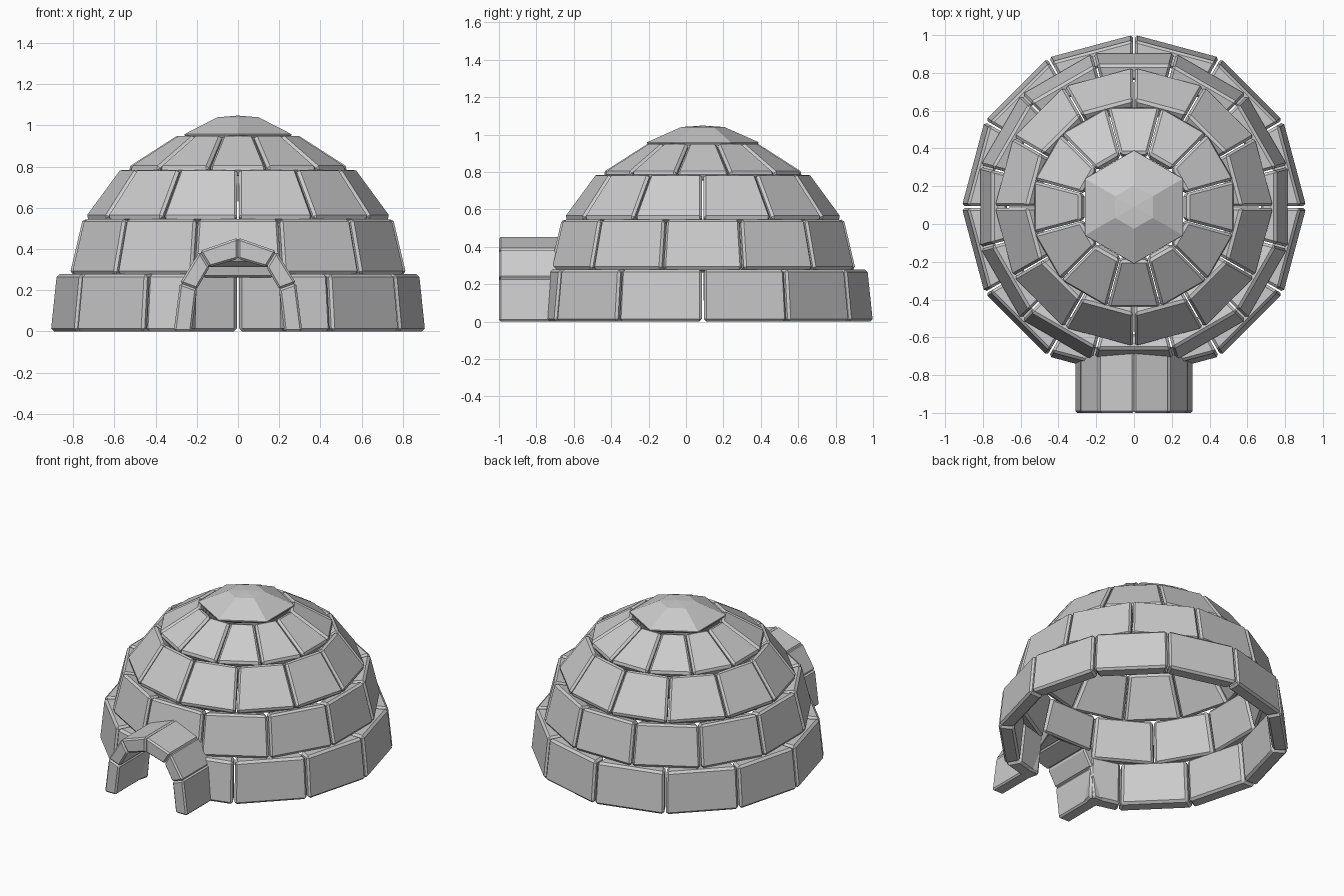
import bpy, bmesh, math
from mathutils import Vector

if "Cube" in bpy.data.objects:
    bpy.data.objects.remove(bpy.data.objects["Cube"])

snow = bpy.data.materials.new("grey snow")
snow.use_nodes = True
GREY = (0.6, 0.6, 0.6, 1)
snow.diffuse_color = GREY
snow.node_tree.nodes["Principled BSDF"].inputs["Base Color"].default_value = GREY

CENTRE = Vector((0, 0.09, 0))   # dome axis
COUNT = 12                      # blocks in each course
STEP = math.tau / COUNT


def finish(name, bm, bevel):
    """Turn a bmesh into a bevelled, flat shaded object."""
    bmesh.ops.recalc_face_normals(bm, faces=bm.faces)
    mesh = bpy.data.meshes.new(name)
    bm.to_mesh(mesh)
    bm.free()
    mesh.materials.append(snow)
    obj = bpy.data.objects.new(name, mesh)
    bpy.context.collection.objects.link(obj)
    mod = obj.modifiers.new("chipped edges", "BEVEL")
    mod.width = bevel
    mod.segments = 1
    return obj


def add_prism(bm, start, end):
    """Join two matching outlines into a closed block."""
    a = [bm.verts.new(p) for p in start]
    b = [bm.verts.new(p) for p in end]
    bm.faces.new(a)
    bm.faces.new(b)
    n = len(a)
    for i in range(n):
        j = (i + 1) % n
        bm.faces.new((a[i], a[j], b[j], b[i]))


def around(r, z, angle):
    """Point on the dome; angle 0 is the front."""
    return CENTRE + Vector((r * math.sin(angle), -r * math.cos(angle), z))


def add_block(bm, section, angle, f0, f1):
    """Straight block filling part f0..f1 of one side of a course."""
    left = [around(r, z, angle) for r, z in section]
    right = [around(r, z, angle + STEP) for r, z in section]
    add_prism(bm, [p.lerp(q, f0) for p, q in zip(left, right)],
              [p.lerp(q, f1) for p, q in zip(left, right)])


def slab_section(r0, z0, r1, z1, thick):
    """Sloping wall section: outer edge and its inward offset."""
    outer0, outer1 = Vector((r0, z0)), Vector((r1, z1))
    d = (outer1 - outer0).normalized()
    inward = Vector((-d.y, d.x)) * thick
    return [outer0, outer1, outer1 + inward, outer0 + inward]


# Dome courses: name, bottom radius, bottom z, top radius, top z, thickness, turn
courses = [
    ("base_course", 0.914, 0.0, 0.885, 0.278, 0.10, 0),
    ("second_course", 0.845, 0.28, 0.78, 0.548, 0.09, 0.5),
    ("third_course", 0.745, 0.555, 0.57, 0.793, 0.08, 0),
    ("upper_course", 0.553, 0.797, 0.295, 0.957, 0.06, 0.5),
]
for name, r0, z0, r1, z1, thick, turn in courses:
    bm = bmesh.new()
    section = slab_section(r0, z0, r1, z1, thick)
    if name == "base_course":
        section[2].y, section[3].y = z1, z0
    gap = 0.012
    for k in range(COUNT):
        f0, f1 = gap, 1 - gap
        profile = section
        if name == "base_course":
            # the two front blocks are shortened for the doorway
            if k == 0:
                f0 = 0.5
            elif k == COUNT - 1:
                f1 = 0.5
        elif name == "second_course" and k == COUNT - 1:
            # lintel block with a raised, sloping underside
            profile = [Vector((r0 - 0.015, 0.345)), section[1],
                       section[2], Vector((r0 - thick, 0.305))]
        add_block(bm, profile, (k + turn) * STEP, f0, f1)
    finish(name, bm, 0.014)

# Six sided cap stone with a small low crown
bm = bmesh.new()
rings = []
for r, z in ((0.29, 0.94), (0.302, 0.957), (0.115, 1.04)):
    rings.append([bm.verts.new(around(r, z, i * math.tau / 6)) for i in range(6)])
for low, high in zip(rings, rings[1:]):
    for i in range(6):
        j = (i + 1) % 6
        bm.faces.new((low[i], low[j], high[j], high[i]))
bm.faces.new(rings[0])
peak = bm.verts.new(CENTRE + Vector((0, 0, 1.048)))
for i in range(6):
    bm.faces.new((rings[-1][i], rings[-1][(i + 1) % 6], peak))
finish("cap_stone", bm, 0.003)

# Entrance arch: three blocks on each side, meeting at the crown
outer = [(0.312, 0), (0.282, 0.235), (0.186, 0.39), (0, 0.455)]
inner = [(0.225, 0), (0.2, 0.205), (0.138, 0.312), (0, 0.352)]
FRONT, BACK = -1.0, -0.65
bm = bmesh.new()
for side in (-1, 1):
    for i in range(3):
        outline = [outer[i], outer[i + 1], inner[i + 1], inner[i]]
        add_prism(bm, [(side * x, FRONT, z) for x, z in outline],
                  [(side * x, BACK, z) for x, z in outline])
finish("entrance_arch", bm, 0.01)
